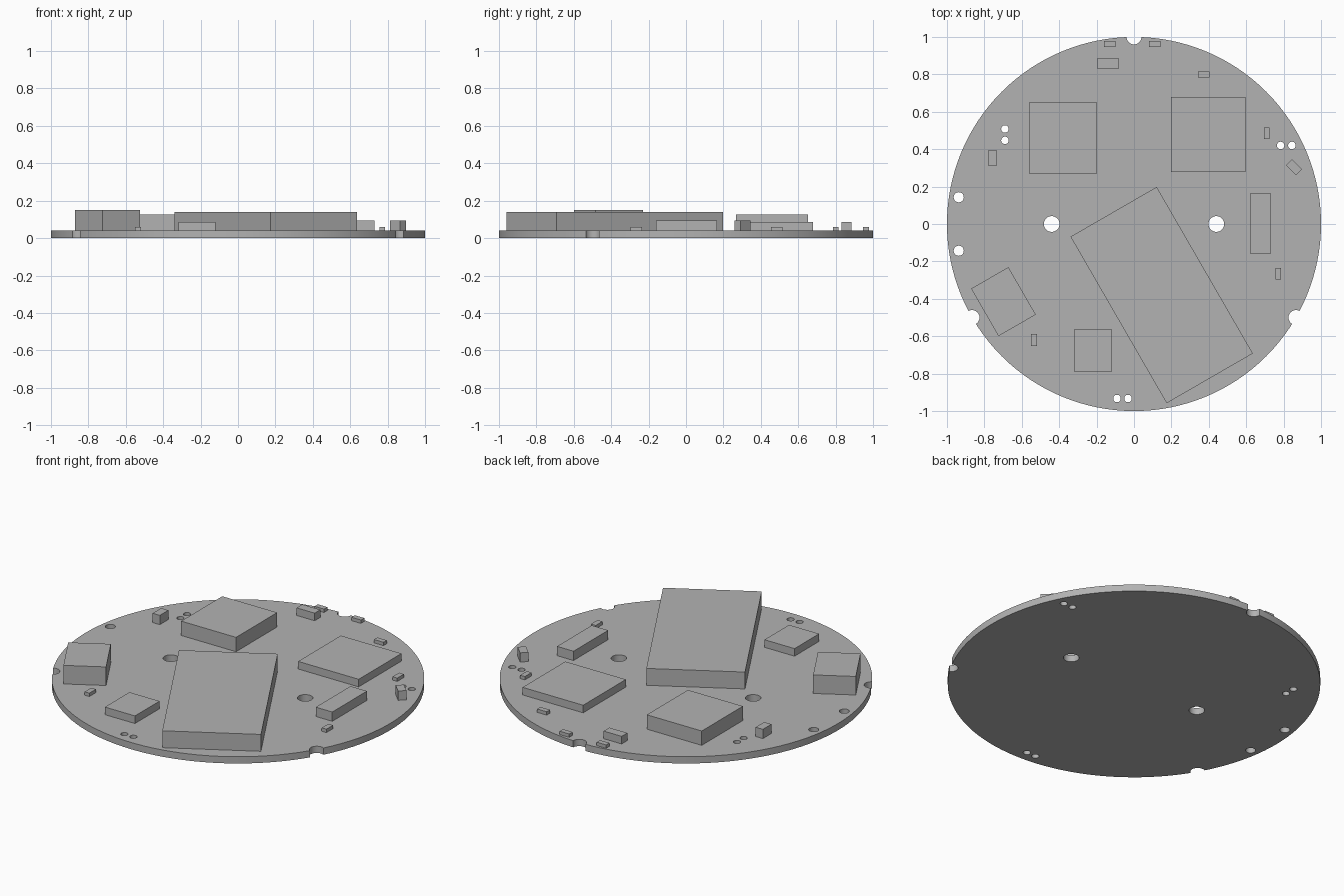
import bpy
import bmesh
from math import radians
from mathutils import Matrix

if "Cube" in bpy.data.objects:
    bpy.data.objects.remove(bpy.data.objects["Cube"], do_unlink=True)

BOARD = 0.04  # board thickness

grey = bpy.data.materials.new("plain grey")
grey.use_nodes = True
grey.diffuse_color = (0.45, 0.45, 0.45, 1)
grey.node_tree.nodes["Principled BSDF"].inputs["Base Color"].default_value = grey.diffuse_color


def finish(name, bm):
    """Turn a bmesh into a named grey object."""
    mesh = bpy.data.meshes.new(name)
    bm.to_mesh(mesh)
    bm.free()
    mesh.materials.append(grey)
    obj = bpy.data.objects.new(name, mesh)
    bpy.context.collection.objects.link(obj)
    return obj


def add_disc(bm, x, y, radius, z0, z1, sides):
    """Add an upright cylinder to a bmesh."""
    bmesh.ops.create_cone(bm, cap_ends=True, segments=sides, radius1=radius, radius2=radius,
                          depth=z1 - z0, matrix=Matrix.Translation((x, y, (z0 + z1) / 2)))


def chip(name, x, y, width, depth, top, angle=0):
    """Box standing on the board, reaching up to the given height."""
    bm = bmesh.new()
    bmesh.ops.create_cube(bm, size=1)
    bmesh.ops.scale(bm, vec=(width, depth, top - BOARD), verts=bm.verts)
    obj = finish(name, bm)
    obj.location = (x, y, (BOARD + top) / 2)
    obj.rotation_euler.z = radians(angle)
    return obj


# Round board
bm = bmesh.new()
add_disc(bm, 0, 0, 1, 0, BOARD, 128)
board = finish("round_board", bm)

# Mounting holes, wire holes and edge notches, cut in one go
holes = {
    0.042: [(-0.44, 0), (0.44, 0)],
    0.04: [(0, 1), (-0.866, -0.5), (0.866, -0.5)],
    0.027: [(-0.937, 0.143), (-0.937, -0.143)],
    0.02: [(-0.69, 0.508), (-0.69, 0.447), (0.784, 0.42), (0.844, 0.42),
           (-0.091, -0.933), (-0.032, -0.933)],
}
bm = bmesh.new()
for radius, spots in holes.items():
    for x, y in spots:
        add_disc(bm, x, y, radius, -0.1, 0.1, 32)
cutter = finish("hole_cutter", bm)
cutter.hide_render = True

cut = board.modifiers.new("holes", 'BOOLEAN')
cut.operation = 'DIFFERENCE'
cut.solver = 'EXACT'
cut.object = cutter
bpy.ops.object.select_all(action='DESELECT')
bpy.context.view_layer.objects.active = board
board.select_set(True)
bpy.ops.object.modifier_apply(modifier=cut.name)
bpy.data.objects.remove(cutter, do_unlink=True)
bpy.ops.object.shade_smooth_by_angle(angle=radians(30))

# Large parts
chip("main_module", 0.148, -0.38, 0.532, 1.028, 0.14, 30)
chip("corner_block", -0.698, -0.415, 0.23, 0.293, 0.15, 30)
chip("back_right_chip", -0.38, 0.46, 0.36, 0.385, 0.125)
chip("back_left_chip", 0.397, 0.479, 0.397, 0.4, 0.085)
chip("side_connector", 0.676, 0.002, 0.108, 0.325, 0.095)
chip("front_chip", -0.22, -0.676, 0.197, 0.23, 0.085)

# Medium components
chip("back_component", -0.139, 0.858, 0.118, 0.053, 0.085)
chip("right_component", -0.756, 0.354, 0.047, 0.08, 0.095)
chip("angled_component", 0.856, 0.303, 0.076, 0.045, 0.095, -45)

# Tiny surface components: two orientations of one size
for i, (x, y, angle) in enumerate([(-0.13, 0.962, 0), (0.112, 0.962, 0), (0.373, 0.8, 0),
                                   (0.71, 0.485, 90), (0.771, -0.265, 90), (-0.534, -0.62, 90)], 1):
    chip(f"tiny_component_{i}", x, y, 0.062, 0.031, 0.06, angle)
